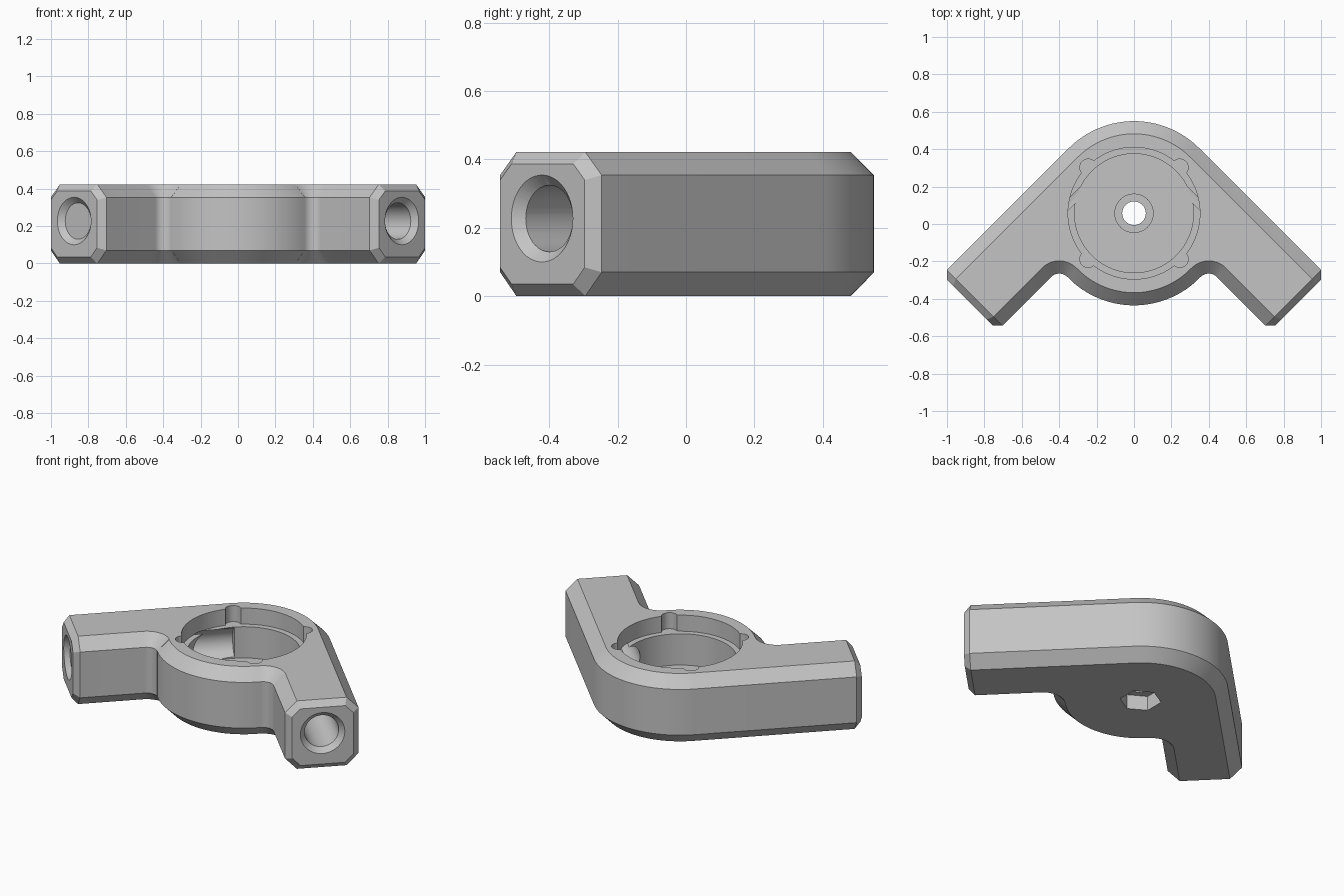
import bpy, bmesh, math
from mathutils import Vector, Matrix

if "Cube" in bpy.data.objects:
    bpy.data.objects.remove(bpy.data.objects["Cube"])

CY, R = 0.0575, 0.4925          # hub centre and radius
Q = math.sqrt(2)
END = 1.297                     # x - y on the arm end plane
EC = 0.035                      # end chamfer

grey = bpy.data.materials.new("grey")
grey.diffuse_color = (0.55, 0.55, 0.55, 1)
grey.use_nodes = True
grey.node_tree.nodes["Principled BSDF"].inputs["Base Color"].default_value = grey.diffuse_color


def arc(cx, cy, r, a0, a1, n):
    return [(cx + r * math.cos(math.radians(a0 + (a1 - a0) * i / n)),
             cy + r * math.sin(math.radians(a0 + (a1 - a0) * i / n))) for i in range(n + 1)]


def outline(d):
    """Body outline, inset by d everywhere but at the arm ends."""
    end = END - EC * Q
    outer, inner = CY + (R - d) * Q, 0.16 + d * Q
    half = arc(0, CY, R - d, 90, 45, 16)
    half += [((s + end) / 2, (s - end) / 2) for s in (outer, inner)]
    half += arc(0.4, -0.325, 0.06 + d, 45, 136.3, 14)
    half += arc(0, CY, R - d, -43.7, -90, 16)
    return half + [(-x, y) for x, y in reversed(half[1:-1])]


def new_object(name, bm):
    bmesh.ops.recalc_face_normals(bm, faces=bm.faces[:])
    mesh = bpy.data.meshes.new(name)
    bm.to_mesh(mesh)
    bm.free()
    ob = bpy.data.objects.new(name, mesh)
    bpy.context.collection.objects.link(ob)
    mesh.materials.append(grey)
    return ob


# Body: stacked outlines give the top and bottom chamfers
bm = bmesh.new()
rings = [[bm.verts.new((x, y, z)) for x, y in outline(d)]
         for z, d in ((0, 0.068), (0.07, 0), (0.354, 0), (0.422, 0.068))]
n = len(rings[0])
for a, b in zip(rings, rings[1:]):
    for i in range(n):
        j = (i + 1) % n
        bm.faces.new((a[i], a[j], b[j], b[i]))
bm.faces.new(rings[0])
bm.faces.new(rings[-1])
bmesh.ops.recalc_face_normals(bm, faces=bm.faces[:])
# Arm ends: merge each end to one octagon and push it out with a chamfer
for side in (1, -1):
    cap = [f for f in bm.faces
           if abs(side * f.calc_center_median().x - f.calc_center_median().y - END + EC * Q) < 1e-3
           and f.normal.x * side > 0.6 and f.normal.y < -0.6]
    face = bmesh.ops.dissolve_faces(bm, faces=cap)["region"]
    bmesh.ops.inset_region(bm, faces=face, thickness=EC, depth=EC, use_even_offset=True)
body = new_object("corner_bracket", bm)


def cut(name, r0, r1, length, matrix, sides=64):
    """Subtract a cone or cylinder that starts at the matrix origin along its z."""
    bm = bmesh.new()
    bmesh.ops.create_cone(bm, cap_ends=True, segments=sides, radius1=r0, radius2=r1, depth=length,
                          matrix=matrix @ Matrix.Translation((0, 0, length / 2)))
    ob = new_object(name, bm)
    mod = body.modifiers.new(name, 'BOOLEAN')
    mod.object, mod.operation, mod.solver = ob, 'DIFFERENCE', 'EXACT'
    cutters.append(ob)


def at(x, y, z):
    return Matrix.Translation((x, y, z))


cutters = []
# Stepped bearing pocket, notches, shaft hole and nut recess
cut("pocket_rim", 0.3525, 0.3525, 0.2, at(0, CY, 0.322), 96)
for sx in (1, -1):
    for sy in (1, -1):
        cut("notch", 0.045, 0.045, 0.2, at(sx * 0.245, CY + sy * 0.245, 0.322), 24)
cut("pocket", 0.318, 0.318, 0.3, at(0, CY, 0.128), 96)
cut("shaft_hole", 0.063, 0.063, 0.4, at(0, CY, -0.1), 48)
cut("nut_recess", 0.117, 0.117, 0.19, at(0, CY, -0.1), 6)
# Countersunk bore along each arm, ending beside the pocket
for side in (1, -1):
    mid = Vector((side * 0.876, -0.421, 0.227))
    axis = Vector((-side, 1, 0)).normalized()
    turn = axis.to_track_quat('Z', 'Y').to_matrix().to_4x4()
    cut("bore", 0.0975, 0.0975, 1.0, Matrix.Translation(mid - axis * 0.04) @ turn, 48)
    cut("countersink", 0.157, 0.0975, 0.06, Matrix.Translation(mid - axis * 0.03) @ turn, 48)

bpy.context.view_layer.objects.active = body
body.select_set(True)
for mod in list(body.modifiers):
    bpy.ops.object.modifier_apply(modifier=mod.name)
for ob in cutters:
    bpy.data.objects.remove(ob)

# Raised seat ring around the shaft hole
bm = bmesh.new()
loops = [[bm.verts.new((x, y, z)) for x, y in arc(0, CY, r, 0, 352.5, 47)]
         for r, z in ((0.105, 0.12), (0.105, 0.148), (0.063, 0.148), (0.063, 0.12))]
for a, b in zip(loops, loops[1:] + loops[:1]):
    for i in range(48):
        j = (i + 1) % 48
        bm.faces.new((a[i], a[j], b[j], b[i]))
seat = new_object("bearing_seat", bm)

for ob in (body, seat):
    bpy.ops.object.select_all(action='DESELECT')
    ob.select_set(True)
    bpy.context.view_layer.objects.active = ob
    bpy.ops.object.shade_smooth_by_angle(angle=math.radians(25))
